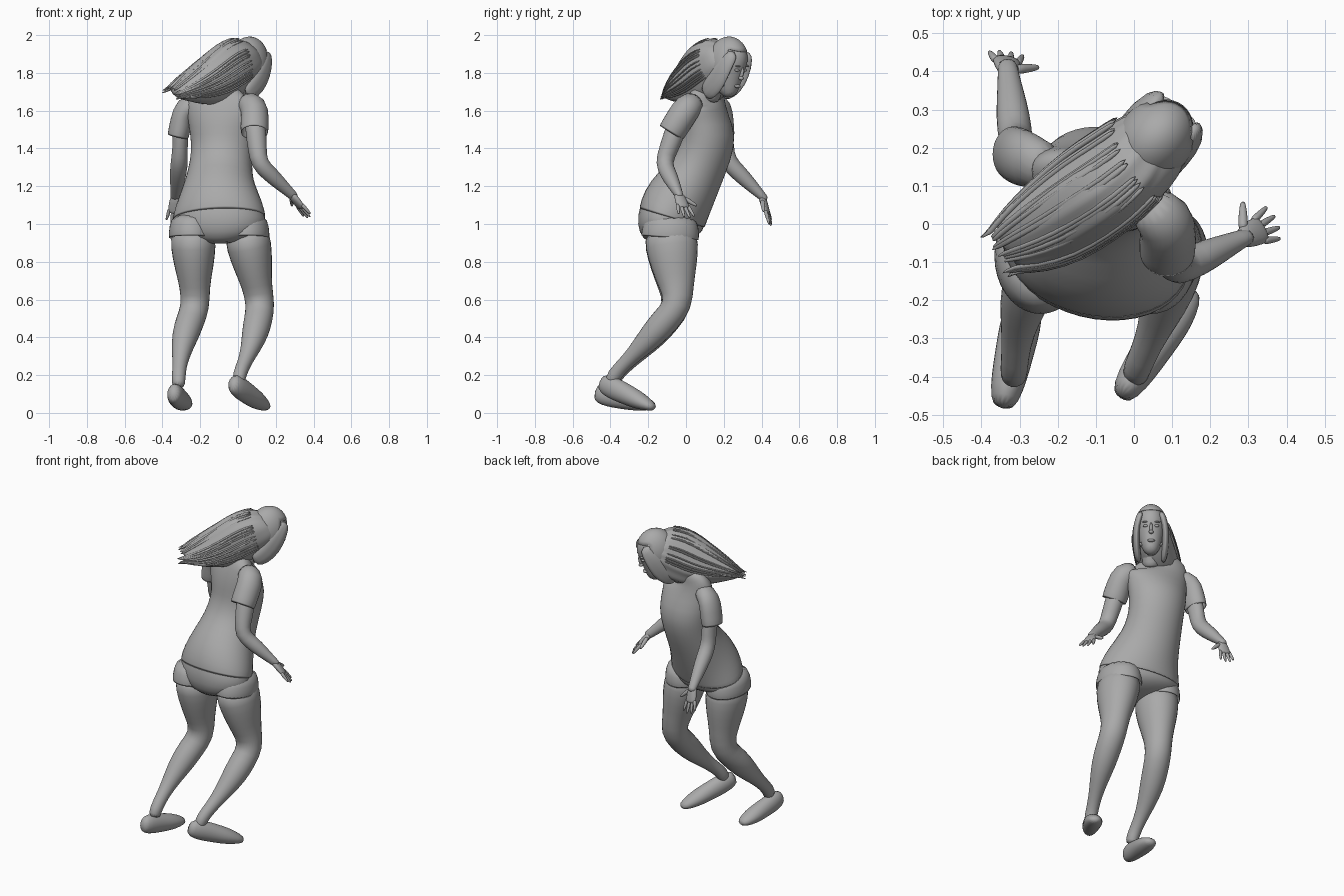
import bpy, bmesh, math, random
from mathutils import Vector, Matrix

random.seed(4)
if "Cube" in bpy.data.objects:
    bpy.data.objects.remove(bpy.data.objects["Cube"], do_unlink=True)

grey = bpy.data.materials.new("plain_grey")
grey.use_nodes = True
grey.diffuse_color = (.4, .4, .4, 1)
grey.node_tree.nodes["Principled BSDF"].inputs["Base Color"].default_value = grey.diffuse_color


def finish(name, bm, subdivisions=1, thickness=0):
    bmesh.ops.recalc_face_normals(bm, faces=bm.faces)
    for face in bm.faces:
        face.smooth = True
    mesh = bpy.data.meshes.new(name)
    bm.to_mesh(mesh)
    bm.free()
    mesh.materials.append(grey)
    part = bpy.data.objects.new(name, mesh)
    bpy.context.collection.objects.link(part)
    if thickness:
        part.modifiers.new("cloth", "SOLIDIFY").thickness = thickness
    if subdivisions:
        smooth = part.modifiers.new("smooth", "SUBSURF")
        smooth.levels = smooth.render_levels = subdivisions


def loft(name, rows, side=(1, 0, 0), segments=14, open_end=False, ridge=0):
    """Skin rows of (centre, half width, half depth) across their path."""
    bm = bmesh.new()
    centres = [Vector(row[0]) for row in rows]
    wave = [1 + random.uniform(-ridge, ridge) for _ in range(segments)]
    rings = []
    for i, (_, width, depth) in enumerate(rows):
        path = (centres[min(i + 1, len(rows) - 1)] - centres[max(i - 1, 0)]).normalized()
        across = Vector(side)
        across = (across - path * across.dot(path)).normalized()
        out = path.cross(across)
        ring = []
        for k in range(segments):
            angle = math.tau * k / segments
            offset = across * math.cos(angle) * width + out * math.sin(angle) * depth
            ring.append(bm.verts.new(centres[i] + offset * wave[k]))
        rings.append(ring)
    for upper, lower in zip(rings, rings[1:]):
        for k in range(segments):
            n = (k + 1) % segments
            bm.faces.new((upper[k], upper[n], lower[n], lower[k]))
    bm.faces.new(rings[0])
    if not open_end:
        bm.faces.new(rings[-1])
    finish(name, bm, thickness=.006 if open_end else 0)


def along(start, end, radii, flat=1, bow=(0, 0, 0)):
    """Evenly spaced rows from start, stopping one step short of end."""
    start, end = Vector(start), Vector(end)
    rows = []
    for i, radius in enumerate(radii):
        t = i / len(radii)
        centre = start.lerp(end, t) + Vector(bow) * math.sin(math.pi * t)
        rows.append((centre, radius * flat, radius))
    return rows


def ball(name, matrix, offset, radii, keep=None):
    bm = bmesh.new()
    bmesh.ops.create_uvsphere(bm, u_segments=28, v_segments=18, radius=1)
    if keep:
        unwanted = [v for v in bm.verts if not keep(v.co)]
        bmesh.ops.delete(bm, geom=unwanted, context="VERTS")
    bm.transform(matrix @ Matrix.Translation(offset) @ Matrix.Diagonal((*radii, 1)))
    finish(name, bm, subdivisions=0, thickness=.006 if keep else 0)


def leg(side, hip, knee, ankle, heel, toe, hem, bow):
    thigh = along(hip, knee, (.145, .145, .125, .095), flat=.85)
    calf = along(knee, ankle, (.078, .078, .073, .055, .038), bow=bow)
    ankle = Vector(ankle)
    foot = ankle + Vector((0, -.01, -.05))
    loft(side + "_leg", thigh + calf + [(ankle, .037, .04), (foot, .035, .04)])

    # Shoe tapers from a tall heel to a low toe
    heel, toe = Vector(heel), Vector(toe)
    shoe = []
    widths = (.03, .045, .05, .053, .056, .05, .03)
    for i, width in enumerate(widths):
        t = i / (len(widths) - 1)
        shoe.append((heel.lerp(toe, t), width, width * (1.5 - .9 * t)))
    loft(side + "_shoe", shoe, (toe - heel).cross(Vector((0, 0, 1))))

    # Loose shorts leg with an open hem
    hem = Vector(hem)
    cloth = along(hem + Vector((0, .01, .13)), hem, (.125, .152), flat=.8)
    loft(side + "_shorts_leg", cloth + [(hem, .125, .157)], segments=18, open_end=True)


def arm(side, collar, shoulder, cuff, elbow, wrist, girth):
    sleeve = along(collar, shoulder, (.06,)) + along(shoulder, cuff, (.078, .077), girth)
    loft(side + "_sleeve", sleeve + [(cuff, .075 * girth, .075)], segments=16, open_end=True)
    armpit = Vector(shoulder).lerp(Vector(cuff), .5)
    upper = along(armpit, elbow, (.056, .056, .052), girth)
    lower = along(elbow, wrist, (.047, .046, .037))
    past = Vector(wrist) + (Vector(wrist) - Vector(elbow)) * .15
    loft(side + "_arm", upper + lower + [(wrist, .027, .024), (past, .026, .02)])


def digit(name, base, way, length, radius, side):
    tip = base + way * length
    rows = along(base, tip, (radius, radius, radius * .8))
    loft(name, rows + [(tip, radius * .5, radius * .5)], side, segments=8)


def hand(side, wrist, direction, across):
    """Palm, spread fingers and thumb; across runs thumb to little finger."""
    wrist, down, across = Vector(wrist), Vector(direction).normalized(), Vector(across)
    across = (across - down * across.dot(down)).normalized()
    palm = [(wrist - down * .01, .024, .022), (wrist + down * .04, .037, .02),
            (wrist + down * .09, .04, .016), (wrist + down * .1, .034, .012)]
    loft(side + "_palm", palm, across, segments=10)
    fingers = {"index": .085, "middle": .095, "ring": .09, "little": .07}
    for i, (finger, length) in enumerate(fingers.items()):
        spread = across * (i - 1.5)
        way = (down + spread * .15).normalized()
        base = wrist + down * .075 + spread * .019
        digit(f"{side}_{finger}_finger", base, way, length, .011, across)
    way = (down * .8 - across).normalized()
    digit(side + "_thumb", wrist + down * .025 - across * .018, way, .09, .014, down)


# Shirt and shorts seat
turn = (.96, -.25, 0)
loft("shirt", [((-.03, .13, 1.73), .06, .05), ((-.065, .105, 1.7), .17, .07),
               ((-.085, .1, 1.66), .21, .09), ((-.09, .1, 1.57), .185, .12),
               ((-.08, .12, 1.47), .175, .148), ((-.085, .1, 1.38), .165, .145),
               ((-.095, .06, 1.28), .172, .145), ((-.1, 0, 1.19), .195, .172),
               ((-.1, -.055, 1.1), .237, .185), ((-.1, -.075, 1.03), .255, .178)],
     turn, segments=20, open_end=True)
loft("shorts_seat", [((-.1, -.04, 1.13), .21, .17), ((-.1, -.075, 1.05), .25, .177),
                     ((-.1, -.085, .98), .258, .172), ((-.1, -.085, .93), .2, .145),
                     ((-.1, -.08, .9), .08, .09)], turn, segments=20)

# Limbs
leg("right", hip=(.04, -.085, .98), knee=(.12, -.04, .57), ankle=(.005, -.385, .2), bow=(.018, .01, 0),
    heel=(-.035, -.455, .165), toe=(.155, -.165, .025), hem=(.045, -.085, .925))
leg("left", hip=(-.24, -.085, .98), knee=(-.225, -.045, .56), ankle=(-.315, -.39, .18), bow=(-.02, .01, 0),
    heel=(-.345, -.485, .11), toe=(-.275, -.16, .035), hem=(-.245, -.085, .925))
arm("right", collar=(.02, .06, 1.65), shoulder=(.09, .01, 1.625), cuff=(.087, -.08, 1.48),
    elbow=(.11, -.12, 1.32), wrist=(.28, -.04, 1.16), girth=1)
arm("left", collar=(-.2, .14, 1.65), shoulder=(-.285, .17, 1.62), cuff=(-.318, .185, 1.46),
    elbow=(-.31, .22, 1.33), wrist=(-.33, .4, 1.15), girth=.78)
hand("right", (.28, -.04, 1.16), direction=(.58, .28, -.76), across=(.5, -.85, 0))
hand("left", (-.33, .4, 1.15), direction=(-.05, .33, -1), across=(-1, .2, 0))

# Neck and head, turned and looking down
loft("neck", along((-.03, .12, 1.66), (.035, .19, 1.79), (.055, .05, .05, .05)))
forward = Vector((.63, .76, -.28)).normalized()
sideways = forward.cross(Vector((0, 0, 1))).normalized()
head = Matrix((sideways, forward, sideways.cross(forward))).transposed().to_4x4()
head.translation = (.055, .22, 1.835)
skull = [((0, .07, -.15), .025, .025), ((0, .045, -.12), .05, .06), ((0, .015, -.06), .072, .092),
         ((0, 0, 0), .083, .108), ((0, 0, .06), .088, .11), ((0, 0, .11), .07, .09),
         ((0, 0, .14), .035, .045)]
loft("head", [(head @ Vector(centre), width, depth) for centre, width, depth in skull],
     sideways, segments=20)

# Face details
ball("nose_bridge", head, (0, .1, -.01), (.009, .016, .035))
ball("nose_tip", head, (0, .107, -.035), (.014, .015, .011))
ball("lips", head, (0, .094, -.083), (.022, .014, .009))
for label, sign in (("right", 1), ("left", -1)):
    ball(label + "_eye", head, (sign * .032, .094, .005), (.016, .01, .008))
    ball(label + "_brow", head, (sign * .034, .096, .028), (.02, .008, .004))
    # Locks hanging beside the face
    lock = [((.055, .07, .1), .02, .03), ((.085, .045, .03), .02, .05),
            ((.088, .02, -.06), .02, .06), ((.08, -.02, -.13), .022, .06),
            ((.07, -.06, -.17), .015, .04)]
    rows = [(head @ Vector((sign * x, y, z)), width, depth) for (x, y, z), width, depth in lock]
    loft(label + "_front_lock", rows, sideways, segments=20, ridge=.05)


def beside_face(point):
    return not (point.y > .5 and point.z < .55) and point.z > -.8


# Hair cap open at the face, then the windswept mass
ball("hair_cap", head, (0, -.005, .01), (.1, .123, .148), beside_face)
sweep = Vector((.6, -.8, -.3))
mass = [((.085, .24, 1.9), .06, .06), ((.06, .22, 1.875), .098, .11),
        ((.02, .18, 1.85), .112, .148), ((-.04, .13, 1.82), .12, .165),
        ((-.11, .08, 1.775), .125, .155), ((-.2, .01, 1.735), .12, .11),
        ((-.29, -.045, 1.71), .095, .055), ((-.34, -.07, 1.695), .065, .025)]
loft("hair_mass", mass, sweep, segments=40, ridge=.04)

# Strands lying over the mass with loose tips
rise = Vector((-.8, -.6, -.3)).cross(sweep).normalized()
drift = Vector((-.8, -.5, -.4))
for i in range(36):
    angle = random.uniform(-.5, 3.6)
    strand = []
    for centre, width, height in mass[2:]:
        offset = sweep * math.cos(angle) * width + rise * math.sin(angle) * height
        strand.append((Vector(centre) + offset * .98, .008, .005))
    tip = strand[-1][0] + drift * random.uniform(0, .04)
    loft("hair_strand", strand + [(tip, .002, .002)], sweep, segments=6)
